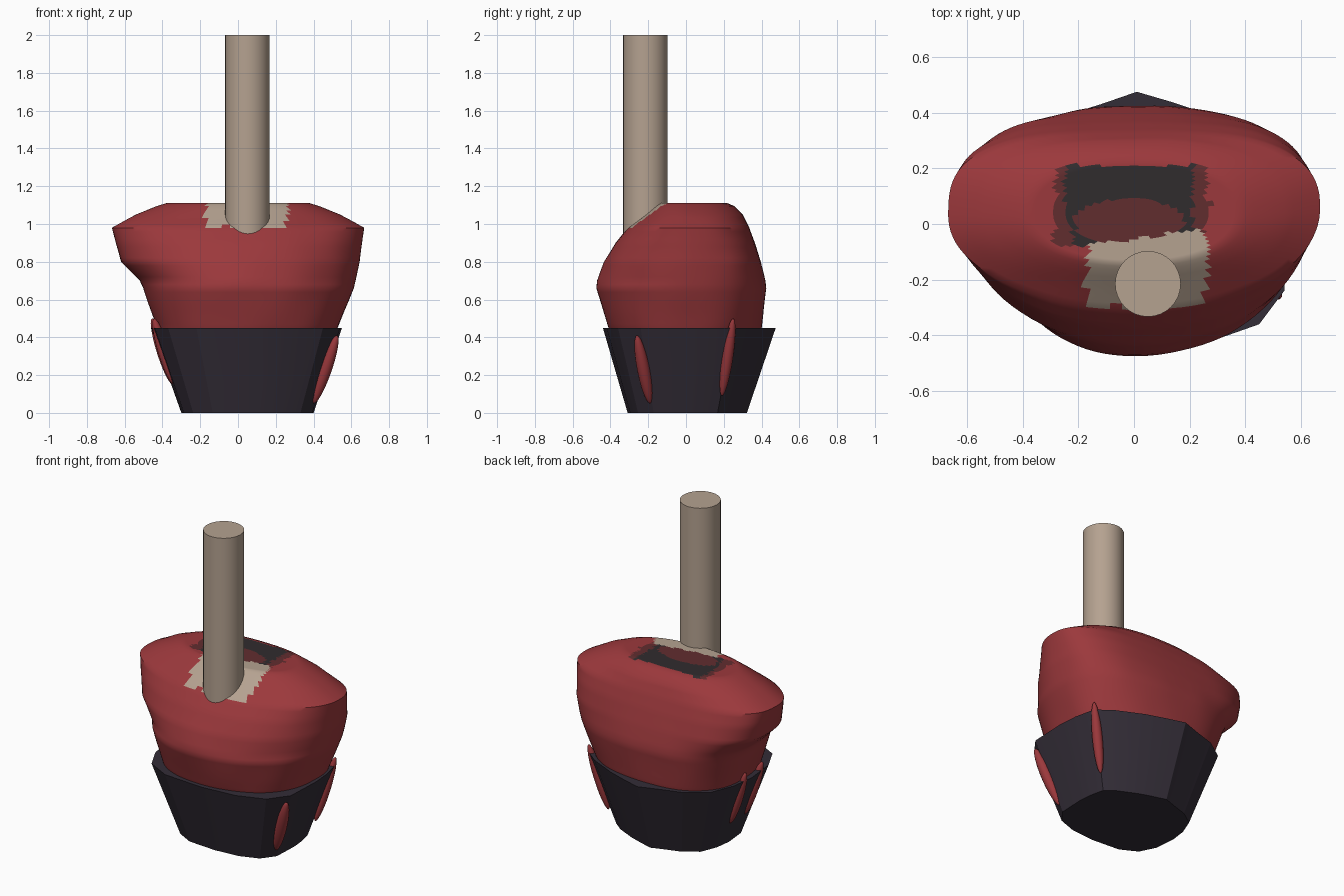
import bpy, bmesh, math
from mathutils import Vector, noise

if "Cube" in bpy.data.objects:
    bpy.data.objects.remove(bpy.data.objects["Cube"])


def material(name, rgb):
    m = bpy.data.materials.new(name)
    m.diffuse_color = (*rgb, 1)
    m.use_nodes = True
    m.node_tree.nodes["Principled BSDF"].inputs["Base Color"].default_value = m.diffuse_color
    return m


RED = material("red_coating", (0.33, 0.04, 0.045))
DARK_RED = material("dark_red", (0.12, 0.026, 0.028))
CHAR = material("charcoal", (0.03, 0.025, 0.027))
TAN = material("pale_wood", (0.46, 0.36, 0.28))
CUP = material("dark_cup", (0.033, 0.026, 0.038))


def loft(name, rings, mats):
    """Skin a stack of closed rings and cap both ends."""
    bm = bmesh.new()
    vs = [[bm.verts.new(p) for p in ring] for ring in rings]
    n = len(vs[0])
    for a, b in zip(vs, vs[1:]):
        for i in range(n):
            j = (i + 1) % n
            bm.faces.new((a[i], a[j], b[j], b[i]))
    bm.faces.new(vs[0][::-1])
    bm.faces.new(vs[-1])
    me = bpy.data.meshes.new(name)
    bm.to_mesh(me)
    bm.free()
    for m in mats:
        me.materials.append(m)
    ob = bpy.data.objects.new(name, me)
    bpy.context.collection.objects.link(ob)
    return ob


def smooth(ob, angle):
    bpy.ops.object.select_all(action='DESELECT')
    ob.select_set(True)
    bpy.context.view_layer.objects.active = ob
    bpy.ops.object.shade_smooth_by_angle(angle=math.radians(angle))


# Cup: irregular tapered polygon
rim = [(.55, 0), (.54, .12), (.51, .25), (.42, .32), (.25, .40), (.13, .44), (.01, .475),
       (-.12, .43), (-.25, .39), (-.38, .30), (-.44, .15), (-.46, 0), (-.44, -.2),
       (-.37, -.34), (-.22, -.42), (.05, -.44), (.28, -.42), (.45, -.36), (.54, -.24)]
base = [(.05 + (x - .045) * .693, .005 + (y - .015) * .69) for x, y in rim]
cup = loft("cup", [[(x, y, 0) for x, y in base], [(x, y, .45) for x, y in rim]], [CUP])
smooth(cup, 15)

# Red coating: sections (z, x min, x max, y min, y max, front and back roundness)
sections = [(.38, -.42, .50, -.38, .38, 2.3, 2.3), (.45, -.43, .53, -.41, .40, 2.3, 2.4),
            (.66, -.50, .61, -.475, .425, 2.1, 2.6), (.70, -.52, .62, -.47, .42, 2.0, 2.7),
            (.80, -.62, .645, -.435, .395, 2.0, 3.0), (.90, -.65, .66, -.375, .365, 2.0, 3.0),
            (.98, -.67, .67, -.31, .335, 2.0, 2.8), (1.05, -.54, .54, -.22, .30, 2.1, 2.5),
            (1.095, -.43, .43, -.165, .255, 2.2, 2.4), (1.11, -.38, .38, -.14, .22, 2.2, 2.4)]
SIDES = 96


def section_ring(s, shrink=1.0):
    z, x0, x1, y0, y1, nf, nb = s
    cy, ring = .04, []
    for i in range(SIDES):
        a = 2 * math.pi * i / SIDES
        c, d = math.cos(a), math.sin(a)
        e = 2 / (nb if d > 0 else nf)
        x = math.copysign(abs(c) ** e, c) * (x1 if c > 0 else -x0)
        y = math.copysign(abs(d) ** e, d) * (y1 - cy if d > 0 else cy - y0)
        bump = 0
        if z < 1.05:
            bump = .012 * noise.noise(Vector((x * 5, y * 5, z * 4)))
        k = shrink * (1 + bump)
        ring.append((x * k, cy + y * k, z))
    return ring


rings = []
for a, b in zip(sections, sections[1:]):
    steps = max(2, round((b[0] - a[0]) / .02))
    for t in range(steps):
        rings.append(section_ring([p + (q - p) * t / steps for p, q in zip(a, b)]))
rings += [section_ring(sections[-1], 1 - t / 17) for t in range(17)]
coating = loft("coating", rings, [RED, DARK_RED, CHAR, TAN])

# Painted patches on top: bare wood round the stick, charred bite behind it
for f in coating.data.polygons:
    x, y, z = f.center
    j = .035 * noise.noise(Vector((x * 16, y * 16, 3)))
    if z < .95:
        continue
    if abs(x - .05) < .22 + j and -.31 + j < y < -.045 + .13 * (x - .05) + j and z > .97 + j:
        f.material_index = 3
    elif z > 1.1 and -.28 + j < x < .26 + j and -.08 < y < .21:
        red_core = math.hypot((x + .02) / .2, (y - .01) / .08) < 1
        edge = x > .21 or x < -.25 + .3 * max(0, .05 - y)
        f.material_index = 1 if red_core or edge else 2
smooth(coating, 40)

# Stick
bpy.ops.mesh.primitive_cylinder_add(vertices=32, radius=.118, depth=1.1, location=(.05, -.215, 1.45))
stick = bpy.context.object
stick.name = "stick"
stick.data.materials.append(TAN)
smooth(stick, 30)


# Drips running down the cup
def drip(name, top, bottom, width):
    top, bottom = Vector(top), Vector(bottom)
    bpy.ops.mesh.primitive_uv_sphere_add(segments=16, ring_count=12, radius=1, location=(top + bottom) / 2)
    ob = bpy.context.object
    ob.name = name
    ob.scale = (width, width, (top - bottom).length / 2)
    ob.rotation_mode = 'QUATERNION'
    ob.rotation_quaternion = (top - bottom).to_track_quat('Z', 'Y')
    ob.data.materials.append(RED)
    smooth(ob, 60)


drip("drip_front_right", (.525, -.26, .41), (.40, -.19, .05), .034)
drip("drip_back_right", (.51, .25, .50), (.41, .19, .09), .03)
drip("drip_left", (-.455, .05, .50), (-.345, .05, .15), .03)
drip("drip_front_left", (-.445, -.13, .50), (-.34, -.1, .15), .032)
